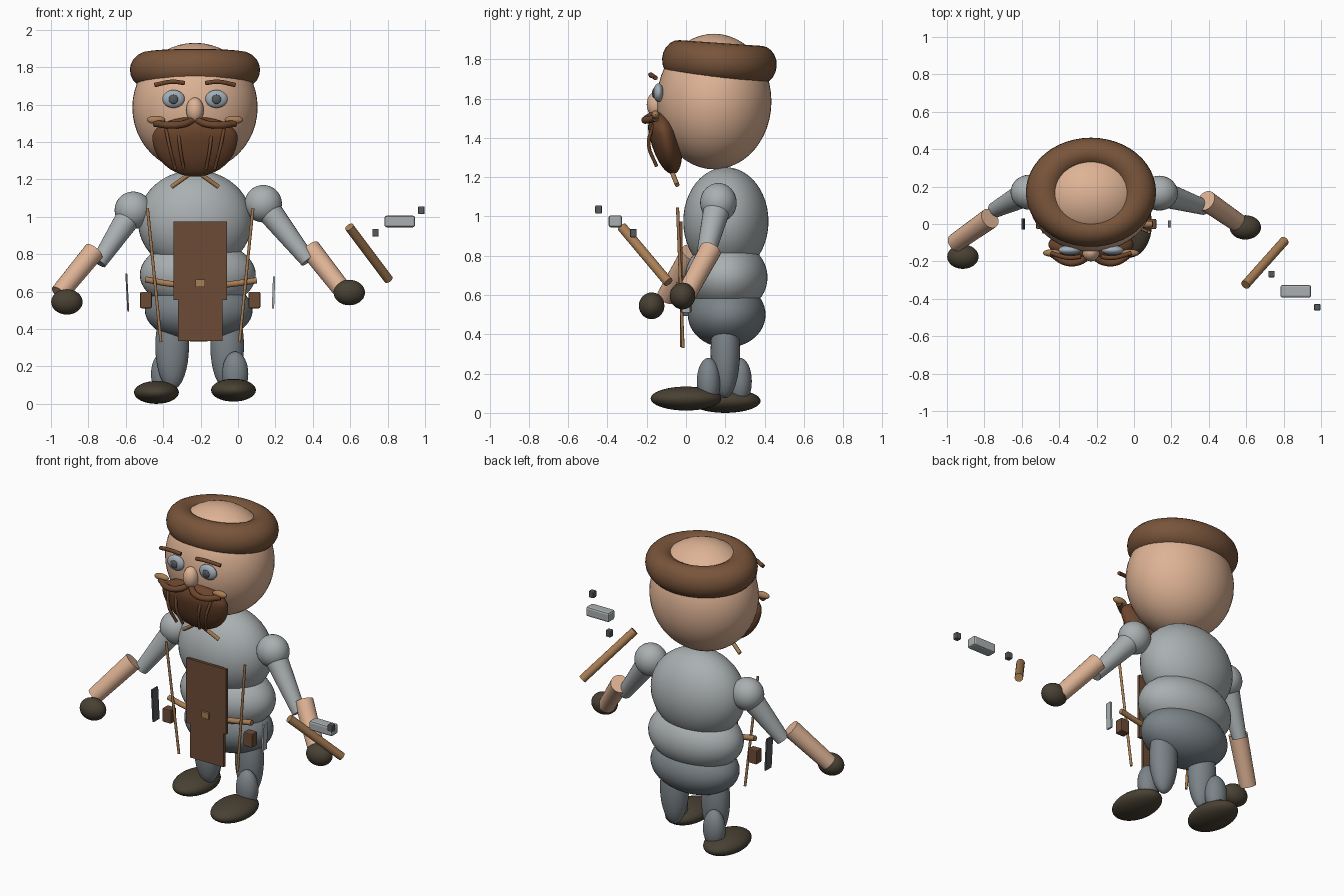
import bpy
import bmesh
from math import radians
from mathutils import Vector, Matrix

cube = bpy.data.objects.get("Cube")
if cube:
    bpy.data.objects.remove(cube, do_unlink=True)

CX = -0.23  # the figure's own middle plane


def material(name, r, g, b):
    m = bpy.data.materials.new(name)
    m.use_nodes = True
    m.diffuse_color = (r, g, b, 1)
    bsdf = next(n for n in m.node_tree.nodes if n.type == 'BSDF_PRINCIPLED')
    bsdf.inputs["Base Color"].default_value = (r, g, b, 1)
    return m


SKIN = material("skin", .73, .45, .30)
HAT = material("hat_brown", .19, .09, .043)
HAIR = material("hair_brown", .15, .06, .026)
LEATHER = material("leather_brown", .15, .07, .037)
CLOTH = material("light_grey", .40, .43, .44)
TROUSER = material("slate_grey", .20, .23, .25)
BOOT = material("dark_boot", .066, .052, .033)
TAN = material("tan", .40, .21, .09)
EYE = material("eye_grey", .36, .42, .48)
STEEL = material("dark_steel", .09, .10, .11)


def finish(name, bm, mat, smooth=True):
    mesh = bpy.data.meshes.new(name)
    bm.to_mesh(mesh)
    bm.free()
    obj = bpy.data.objects.new(name, mesh)
    bpy.context.collection.objects.link(obj)
    mesh.materials.append(mat)
    if smooth:
        bpy.ops.object.select_all(action='DESELECT')
        obj.select_set(True)
        bpy.context.view_layer.objects.active = obj
        bpy.ops.object.shade_smooth_by_angle(angle=radians(40))
    return obj


def ball(name, mat, loc, size, segs=32):
    bm = bmesh.new()
    bmesh.ops.create_uvsphere(bm, u_segments=segs, v_segments=segs // 2, radius=1)
    bmesh.ops.scale(bm, vec=size, verts=bm.verts)
    bmesh.ops.translate(bm, vec=loc, verts=bm.verts)
    return finish(name, bm, mat)


def box(name, mat, loc, size, bevel=0, tilt=None):
    bm = bmesh.new()
    bmesh.ops.create_cube(bm, size=1)
    bmesh.ops.scale(bm, vec=size, verts=bm.verts)
    if bevel:
        bmesh.ops.bevel(bm, geom=bm.edges[:], offset=bevel, segments=2,
                        affect='EDGES', profile=.5)
    if tilt:
        bmesh.ops.rotate(bm, matrix=Matrix.Rotation(radians(tilt[0]), 3, tilt[1]), verts=bm.verts)
    bmesh.ops.translate(bm, vec=loc, verts=bm.verts)
    return finish(name, bm, mat, False)


def rod(name, mat, a, b, r1, r2=None):
    a, b = Vector(a), Vector(b)
    bm = bmesh.new()
    bmesh.ops.create_cone(bm, cap_ends=True, segments=24, radius1=r1,
                          radius2=r2 or r1, depth=(b - a).length)
    turn = (b - a).to_track_quat('Z', 'Y').to_matrix().to_4x4()
    bmesh.ops.transform(bm, matrix=Matrix.Translation((a + b) / 2) @ turn, verts=bm.verts)
    return finish(name, bm, mat)


def tube(name, mat, points, radius):
    curve = bpy.data.curves.new(name, 'CURVE')
    curve.dimensions = '3D'
    curve.bevel_depth, curve.bevel_resolution = radius, 3
    curve.use_fill_caps = True
    line = curve.splines.new('BEZIER')
    line.bezier_points.add(len(points) - 1)
    for p, co in zip(line.bezier_points, points):
        p.co = co
        p.handle_left_type = p.handle_right_type = 'AUTO'
    obj = bpy.data.objects.new(name, curve)
    bpy.context.collection.objects.link(obj)
    curve.materials.append(mat)
    return obj


# head and crown roll of the hat
ball("head", SKIN, (CX, .143, 1.585), (.335, .292, .345), 48)
bpy.ops.mesh.primitive_torus_add(major_segments=48, minor_segments=20, major_radius=.25,
                                 minor_radius=.098, location=(CX, .17, 1.785),
                                 rotation=(radians(-4), 0, 0))
hat = bpy.context.object
hat.name = "hat_roll"
hat.scale = (1, .84, 1)
hat.data.materials.append(HAT)
bpy.ops.object.shade_smooth_by_angle(angle=radians(40))

# face
ball("nose", SKIN, (CX, -.15, 1.57), (.047, .05, .068), 24)
for side, s in (("right", -1), ("left", 1)):
    def at(dx, y, z):
        return (CX + s * dx, y, z)
    ball(side + "_eye", EYE, at(.115, -.14, 1.63), (.06, .026, .048), 24)
    ball(side + "_pupil", STEEL, at(.115, -.163, 1.628), (.025, .01, .025), 16)
    ball(side + "_cheek", TAN, at(.208, -.155, 1.518), (.05, .02, .022), 20)
    tube(side + "_brow", HAIR, [at(.055, -.175, 1.715), at(.12, -.18, 1.722),
                                at(.215, -.155, 1.705)], .012)
    tube(side + "_moustache", HAIR, [at(.015, -.17, 1.515), at(.06, -.2, 1.497),
                                     at(.13, -.205, 1.49), at(.215, -.155, 1.5)], .019)
    for i, (top, low) in enumerate(((.155, .105), (.09, .06))):
        tube(f"{side}_beard_strand_{i}", HAIR,
             [at(top, -.165, 1.47), at((top + low) / 2 + .005, -.19, 1.37),
              at(low, -.15, 1.255)], .009)
    tube(side + "_collar_tie", TAN, [at(.02, -.075, 1.235), at(.125, -.045, 1.16)], .012)

# beard, fuller at the top and leaning back to the chin
beard = ball("beard", HAIR, (0, 0, 0), (1, 1, 1), 40)
for v in beard.data.vertices:
    x, y, z = v.co
    zz = z * (.11 if z > 0 else .21)
    v.co = (CX + x * .228, -.11 + y * .08 - zz * .2, 1.425 + zz)

# padded body
ball("chest", CLOTH, (CX, .203, .975), (.305, .217, .275), 48)
ball("waist", CLOTH, (CX + .015, .205, .69), (.31, .21, .19), 48)
ball("hips", TROUSER, (CX + .02, .207, .5), (.288, .198, .168), 48)

# legs, one stepping forward
for side, s, shin_y, foot_y, foot_z in (("right", -1, .275, .2, .061), ("left", 1, .115, .0, .073)):
    mid = CX + .025
    ball(side + "_thigh", TROUSER, (mid + s * .147, .2, .31), (.09, .075, .235))
    ball(side + "_shin", TROUSER, (mid + s * .19, shin_y, .16), (.07, .06, .12))
    ball(side + "_boot", BOOT, (CX + s * .206, foot_y, foot_z), (.12, .18, .061))

# arms
ARMS = (("right", (-.56, .17, 1.035), (-.745, .075, .755), (-.77, .03, .815),
         (-.955, -.1, .59), (-.915, -.175, .545)),
        ("left", (.135, .165, 1.07), (.375, .09, .765), (.385, .125, .83),
         (.565, .0, .6), (.595, -.018, .595)))
for side, shoulder, elbow, fore, wrist, hand in ARMS:
    ball(side + "_shoulder", CLOTH, shoulder, (.1, .093, .1))
    rod(side + "_upper_arm", CLOTH, shoulder, elbow, .072, .042)
    rod(side + "_forearm", SKIN, fore, wrist, .056, .05)
    ball(side + "_glove", BOOT, hand, (.084, .065, .068))

# apron with buckle, straps, belt and pouches
box("apron_bib", LEATHER, (CX + .028, -.028, .765), (.285, .018, .42))
box("apron_skirt", LEATHER, (CX + .028, -.022, .445), (.24, .018, .22))
box("buckle", TAN, (CX + .028, -.042, .645), (.05, .016, .04))
tube("belt", TAN, [(-.495, .0, .665), (-.35, -.008, .64), (-.2, -.012, .632),
                   (-.06, -.008, .638), (.1, .0, .66)], .017)
for side, s in (("right", -1), ("left", 1)):
    mid = CX + .028
    rod(side + "_strap", TAN, (mid + s * .282, -.043, 1.045), (mid + s * .21, -.015, .33), .008)
    box(side + "_pouch", LEATHER, (mid + s * .29, .0, .555), (.062, .055, .088), .006)

# tools hung at the hips
box("right_tool", STEEL, (-.592, .0, .595), (.01, .06, .205), tilt=(-3, 'Y'))
box("left_tool", CLOTH, (.19, .0, .595), (.012, .04, .17), tilt=(2, 'Y'))

# loose hammer beside the left hand
rod("hammer_handle", TAN, (.595, -.325, .945), (.805, -.09, .665), .025)
box("hammer_head", CLOTH, (.865, -.36, .975), (.165, .068, .062), .012)
for name, loc in (("hammer_cap", (.98, -.445, 1.035)), ("hammer_collar", (.735, -.268, .915))):
    box(name, STEEL, loc, (.034, .034, .042), .005)
